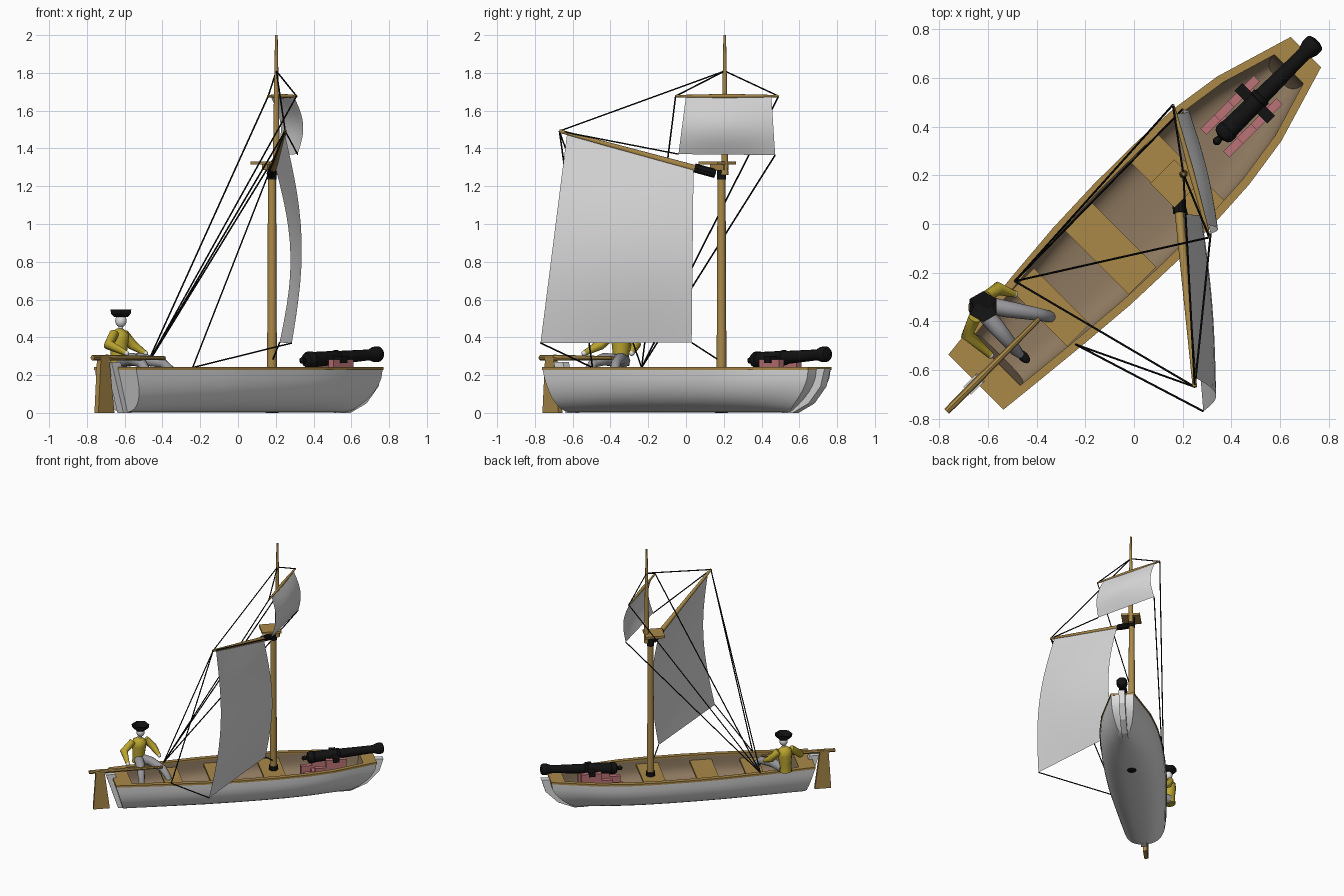
import bpy, bmesh, math
from mathutils import Vector

if "Cube" in bpy.data.objects:
    bpy.data.objects.remove(bpy.data.objects["Cube"])

def mat(name, r, g, b):
    m = bpy.data.materials.new(name)
    m.diffuse_color = (r, g, b, 1)
    m.use_nodes = True
    m.node_tree.nodes["Principled BSDF"].inputs["Base Color"].default_value = m.diffuse_color
    return m

WHITE = mat("white paint", .74, .74, .74)
SAIL = mat("sail cloth", .70, .70, .70)
WOOD = mat("golden wood", .40, .25, .065)
LINING = mat("brown lining", .27, .19, .115)
PINK = mat("pink wood", .50, .17, .18)
BLACK = mat("black", .006, .006, .006)
YELLOW = mat("yellow coat", .50, .38, .03)
GREY = mat("grey trousers", .32, .32, .34)

R2 = math.sqrt(2)
def W(u, v, z):
    """Boat frame (u to the bow, v to port) to world: the boat lies on the diagonal."""
    return Vector(((u - v) / R2, (u + v) / R2, z))

def loft(name, rings, m, ring_closed=True, caps=True, loop=False, smooth=None):
    bm = bmesh.new()
    vs = [[bm.verts.new(p) for p in r] for r in rings]
    n = len(rings[0])
    for k in range(len(vs) if loop else len(vs) - 1):
        a, b = vs[k], vs[(k + 1) % len(vs)]
        for i in range(n if ring_closed else n - 1):
            j = (i + 1) % n
            bm.faces.new((a[i], a[j], b[j], b[i]))
    if caps:
        for r in (vs[0], vs[-1]):
            for i in range((n - 1) // 2):
                f = list(dict.fromkeys((r[i], r[i + 1], r[n - 2 - i], r[n - 1 - i])))
                bm.faces.new(f)
    bmesh.ops.recalc_face_normals(bm, faces=bm.faces)
    me = bpy.data.meshes.new(name)
    bm.to_mesh(me)
    bm.free()
    me.materials.append(m)
    ob = bpy.data.objects.new(name, me)
    bpy.context.collection.objects.link(ob)
    if smooth:
        bpy.ops.object.select_all(action='DESELECT')
        ob.select_set(True)
        bpy.context.view_layer.objects.active = ob
        bpy.ops.object.shade_smooth_by_angle(angle=math.radians(smooth))
    return ob

def tube(name, pts, radii, m, sides=12, smooth=40):
    pts = [Vector(p) for p in pts]
    if not isinstance(radii, (list, tuple)):
        radii = [radii] * len(pts)
    axis = (pts[-1] - pts[0]).normalized()
    ref = Vector((1, 0, 0)) if abs(axis.z) > .9 else Vector((0, 0, 1))
    rings = []
    for k, p in enumerate(pts):
        d = (pts[min(k + 1, len(pts) - 1)] - pts[max(k - 1, 0)]).normalized()
        a = d.cross(ref).normalized()
        b = d.cross(a)
        rings.append([p + radii[k] * (a * math.cos(t) + b * math.sin(t))
                      for t in (2 * math.pi * i / sides for i in range(sides))])
    return loft(name, rings, m, smooth=smooth)

def prism(name, uz, thick, m):
    """Side profile in the boat's centre plane, given a thickness."""
    return loft(name, [[W(u, s * thick / 2, z) for u, z in uz] for s in (-1, 1)], m)

def box(name, u0, u1, v0, v1, z0, z1, m):
    return loft(name, [[W(u0, v0, z), W(u1, v0, z), W(u1, v1, z), W(u0, v1, z)]
                       for z in (z0, z1)], m)

def ball(name, c, r, m, scale=(1, 1, 1), rot=0):
    bpy.ops.mesh.primitive_uv_sphere_add(segments=16, ring_count=10, radius=r,
                                         location=c, rotation=(0, 0, rot))
    ob = bpy.context.object
    ob.name, ob.scale = name, scale
    ob.data.materials.append(m)
    bpy.ops.object.shade_smooth()

# Hull outline: half width along the boat
OUT = [(-.92, .16), (-.75, .178), (-.5, .203), (-.25, .224), (0, .233), (.25, .231),
       (.45, .22), (.67, .187), (.85, .133), (1.0, .088)]
def width(u):
    for (a, wa), (b, wb) in zip(OUT, OUT[1:]):
        if u <= b:
            return wa + (wb - wa) * (u - a) / (b - a)
    return OUT[-1][1]

def shell(name, m, inset, z0, z1, e, ua, ub, rake_s, rake_b, caps):
    rings = []
    for k in range(21):
        t = k / 20
        u_top = ua + (ub - ua) * t
        w = width(u_top) - inset
        ring = []
        for i in range(-10, 11):
            a = abs(i) / 10 * math.pi / 2
            v = w * math.sin(a) ** (2 / e)
            s = 1 - max(0, math.cos(a)) ** (2 / e)
            u = u_top + rake_s * (1 - s) * (1 - t) - rake_b * (1 - s) ** 2 * t
            ring.append(W(u, math.copysign(v, i), z0 + (z1 - z0) * s))
        rings.append(ring)
    return loft(name, rings, m, ring_closed=False, caps=caps, smooth=40)

shell("hull", WHITE, .004, .003, .235, 2.5, -.92, 1.0, .07, .2, True)
shell("inner_lining", LINING, .032, .075, .236, 4, -.80, .90, .03, .06, True).data
# open the lining: its end caps are bulkheads, the top stays open

# Gunwale: flat frame, wide at bow and stern
def outline(inset, z):
    us = [u for u, w in OUT]
    side = [(max(-.80, min(.90, u)) if inset else u) for u in us]
    pts = [(u, width(u) - inset) for u in side]
    if inset:
        pts[0] = (-.80, width(-.80) - inset)
    return [W(u, v, z) for u, v in pts] + [W(u, -v, z) for u, v in reversed(pts)]
loft("gunwale", [outline(0, .243), outline(.034, .243), outline(.034, .228), outline(0, .228)],
     WOOD, caps=False, loop=True)

# Seats across the boat
for i, (a, b) in enumerate([(-.55, -.42), (-.22, -.06), (.17, .33)]):
    w = width(a) - .036
    box(f"seat_{i+1}", a, b, -w, w, .185, .205, WOOD)

# Stem, stern post, rudder and tiller
prism("stem", [(.97, .235), (.94, .12), (.84, .04), (.74, .0), (.82, .0), (.94, .05),
               (1.03, .14), (1.06, .235)], .045, WHITE)
prism("stern_post", [(-.97, .27), (-.90, .27), (-.82, 0), (-.88, 0)], .045, WHITE)
prism("rudder", [(-1.04, .30), (-.98, .30), (-.94, 0), (-1.06, 0)], .03, WOOD)
tube("tiller", [W(-1.09, 0, .292), W(-.98, 0, .292), W(-.55, 0, .29)], [.014, .016, .010], WOOD, 8)

# Mast, topmast, collars and lookout platform
MX, MY = .18, .188
tube("mast", [(MX, MY, .02), (MX, MY, 1.33)], [.027, .021], WOOD, 16)
tube("mast_foot_collar", [(MX, MY, 0), (MX, MY, .235)], .034, BLACK, 16)
tube("mast_head_collar", [(MX, MY, 1.235), (MX, MY, 1.315)], .025, BLACK, 16)
tube("topmast", [(.203, .205, 1.26), (.203, .205, 1.62), (.203, .205, 2.0)], [.019, .014, .007], WOOD)
box("lookout_platform", .165, .305, -.07, .07, 1.315, 1.332, WOOD)
box("platform_bracket", .20, .30, -.02, .02, 1.285, 1.315, WOOD)

# Gaff and topsail yard
THROAT, PEAK = Vector((.185, .06, 1.29)), Vector((.25, -.67, 1.492))
tube("gaff", [THROAT, PEAK], [.019, .009], WOOD)
tube("gaff_jaw", [(.185, .045, 1.297), (.175, .155, 1.267)], .024, BLACK, 8)
YARD_A, YARD_B = Vector((.16, .49, 1.677)), Vector((.31, -.055, 1.677))
MID = (YARD_A + YARD_B) / 2
tube("topsail_yard", [YARD_A, MID, YARD_B], [.006, .012, .006], WOOD)

# Sails: bilinear patches that belly forward
def sail(name, a, b, c, d, belly):
    a, b, c, d = map(Vector, (a, b, c, d))
    rings = []
    for j in range(15):
        t = j / 14
        row = []
        for i in range(15):
            s = i / 14
            p = a.lerp(b, s).lerp(d.lerp(c, s), t)
            p.x += math.sin(math.pi * t) * (belly + .015 * math.sin(math.pi * s))
            row.append(p)
        rings.append(row)
    loft(name, rings, SAIL, ring_closed=False, caps=False, smooth=60)

CLEW, TACK = (.285, -.77, .37), (.22, .03, .372)
TOP_A, TOP_B = (.20, .472, 1.365), (.315, -.04, 1.37)
sail("mainsail", (.195, .04, 1.31), (.248, -.63, 1.475), CLEW, TACK, .07)
sail("topsail", (.172, .452, 1.677), (.295, 0, 1.677), TOP_B, TOP_A, .04)

# Rigging
HEAD = (.203, .205, 1.81)
PORT, STAR = (-.49, -.235, .24), (-.24, -.495, .24)
for i, (a, b) in enumerate([(HEAD, PEAK), (HEAD, YARD_A), (HEAD, YARD_B), (PEAK, TOP_B),
                            (YARD_A, PORT), (YARD_B, PORT), (TOP_A, PORT), (PEAK, PORT),
                            (PEAK, STAR), (CLEW, STAR), (TACK, (MX, MY, .27))]):
    tube(f"rope_{i+1}", [a, b], .0042, BLACK, 6)

# Cannon with trunnions on stepped carriage
GUN = [(.465, .004), (.475, .016), (.49, .016), (.50, .012), (.51, .036), (.525, .045), (.55, .045),
       (.555, .041), (.72, .037), (.725, .041), (.74, .041), (.745, .035), (.97, .029),
       (.99, .030), (1.02, .041), (1.05, .041), (1.06, .034), (1.065, .018)]
gz = lambda u: .277 + (u - .48) * .06
tube("cannon", [W(u, 0, gz(u)) for u, r in GUN], [r for u, r in GUN], BLACK, 16, 35)
box("trunnions", .68, .725, -.095, .095, .265, .30, BLACK)
for s in (-1, 1):
    for i, (a, b, z) in enumerate([(.47, .55, .19), (.55, .63, .225), (.63, .78, .282)]):
        v = s * .066
        box(f"carriage_cheek_{i+1}", a, b, v - .018, v + .018, .08, z, PINK)
for i, u in enumerate((.56, .72)):
    box(f"carriage_axle_{i+1}", u - .02, u + .02, -.06, .06, .10, .17, PINK)

# Helmsman seated on the port quarter
tube("torso", [(-.635, -.345, .25), (-.632, -.345, .31), (-.63, -.343, .38), (-.625, -.342, .42),
               (-.622, -.34, .445)], [.045, .043, .052, .05, .018], YELLOW, 14, 60)
tube("neck", [(-.622, -.34, .43), (-.62, -.34, .47)], .013, WHITE, 10)
ball("head", (-.62, -.34, .488), .032, WHITE, (.95, .95, 1.1))
tube("hat", [(-.62, -.34, .508), (-.62, -.34, .525), (-.62, -.34, .548), (-.62, -.34, .53)],
     [.042, .060, .064, .035], BLACK, 6, 20)
ARMS = [[(-.605, -.30, .42), (-.56, -.265, .36), (-.49, -.288, .315)],
        [(-.655, -.385, .42), (-.685, -.455, .36), (-.59, -.54, .315)]]
LEGS = [[(-.62, -.33, .275), (-.52, -.35, .285), (-.40, -.37, .265), (-.35, -.38, .22), (-.325, -.388, .14)],
        [(-.62, -.36, .275), (-.56, -.43, .285), (-.51, -.49, .265), (-.485, -.52, .22), (-.47, -.535, .14)]]
for n, arm, leg, turn in zip(("left", "right"), ARMS, LEGS, (-.6, -.8)):
    tube(n + "_arm", arm, [.026, .028, .014], YELLOW, 10, 70)
    ball(n + "_hand", arm[-1], .014, WHITE)
    tube(n + "_leg", leg, [.036, .034, .027, .024, .018], GREY, 10, 70)
    foot = Vector(leg[-1]) + Vector((.015, -.01, -.01))
    ball(n + "_shoe", foot, .02, BLACK, (1.7, 1, .8), turn)

# Remove the lid-like end faces of the lining that would show above the rim
for name in ("inner_lining",):
    bpy.data.objects[name].data.update()
